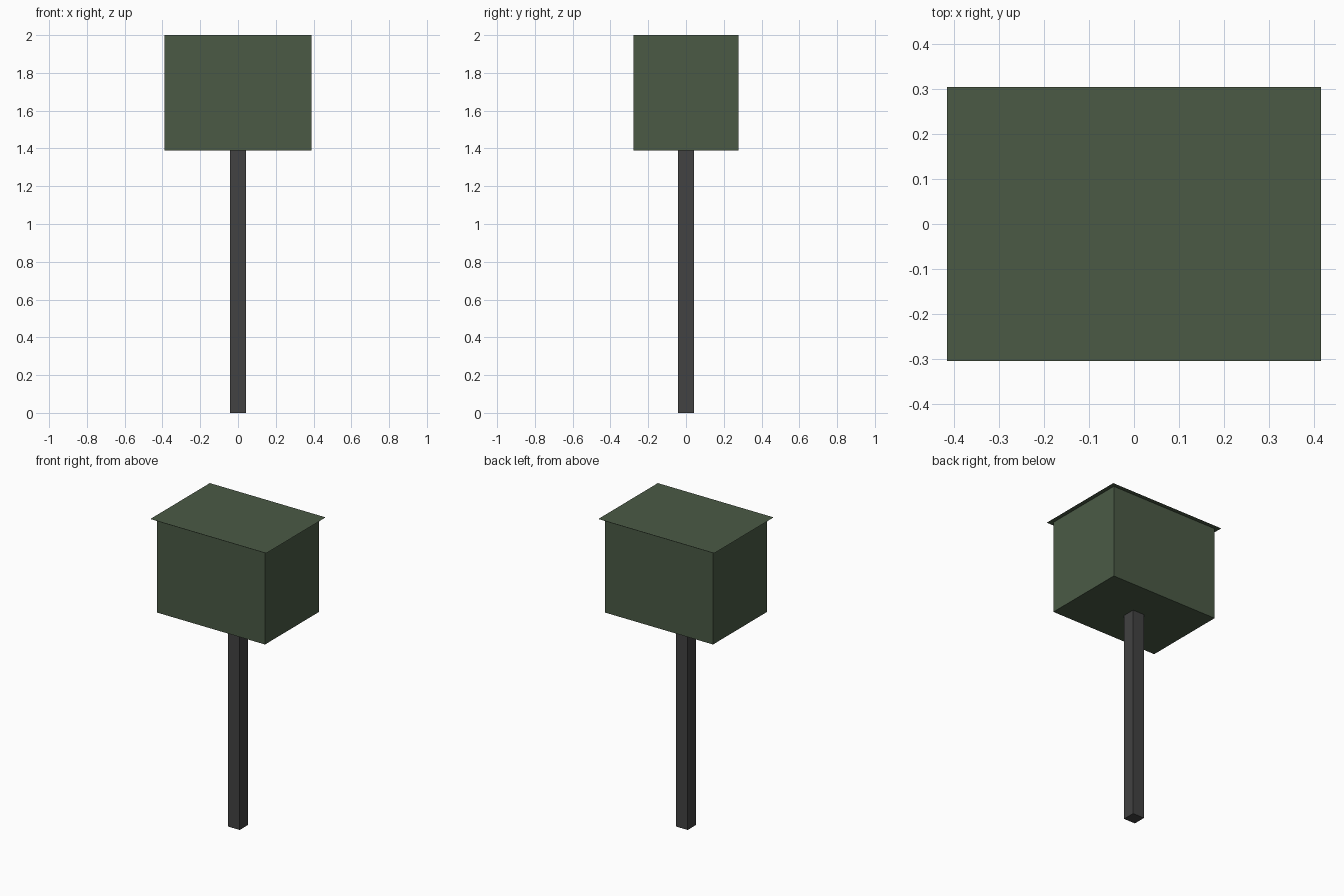
import bpy
import bmesh

if "Cube" in bpy.data.objects:
    bpy.data.objects.remove(bpy.data.objects["Cube"])

U = 1 / 36  # one module; the whole model is 72 modules tall


def material(name, rgb):
    m = bpy.data.materials.new(name)
    m.diffuse_color = (*rgb, 1.0)
    m.use_nodes = True
    m.node_tree.nodes["Principled BSDF"].inputs["Base Color"].default_value = m.diffuse_color
    return m


def box(name, width, depth, z0, z1, mat, open_top=False):
    """Box centred on the z axis, spanning z0 to z1 in modules."""
    bm = bmesh.new()
    bmesh.ops.create_cube(bm, size=1)
    for v in bm.verts:
        v.co.x *= width * U
        v.co.y *= depth * U
        v.co.z = (z1 if v.co.z > 0 else z0) * U
    bm.normal_update()
    if open_top:
        top = [f for f in bm.faces if f.normal.z > 0.5]
        bmesh.ops.delete(bm, geom=top, context='FACES_ONLY')
    return finish(name, bm, mat)


def sheet(name, width, depth, z, mat):
    """Flat, zero-thickness rectangle facing up."""
    bm = bmesh.new()
    bmesh.ops.create_grid(bm, x_segments=1, y_segments=1, size=0.5)
    for v in bm.verts:
        v.co = (v.co.x * width * U, v.co.y * depth * U, z * U)
    return finish(name, bm, mat)


def finish(name, bm, mat):
    me = bpy.data.meshes.new(name)
    bm.to_mesh(me)
    bm.free()
    me.materials.append(mat)
    ob = bpy.data.objects.new(name, me)
    bpy.context.collection.objects.link(ob)
    return ob


green = material("dark_green", (0.069, 0.102, 0.060))
grey = material("charcoal_grey", (0.054, 0.054, 0.054))

# Square support post
box("post", 3, 3, 0, 50, grey)
# Cabinet walls and floor, closed by the lid
box("cabinet", 28, 20, 50, 72, green, open_top=True)
# Thin overhanging lid
sheet("lid", 30, 22, 72, green)
